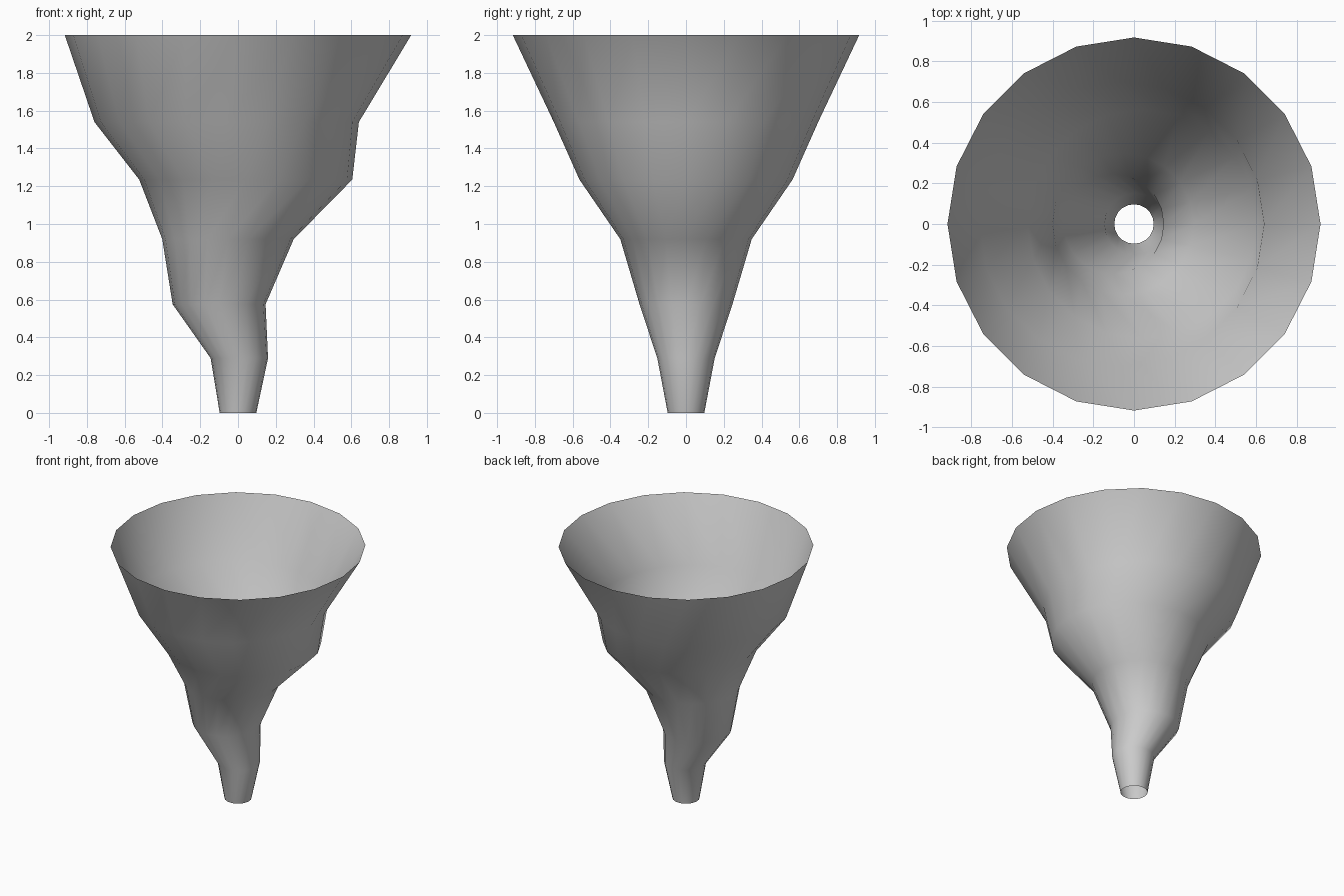
import bpy, bmesh
from math import cos, sin, tau

if "Cube" in bpy.data.objects:
    bpy.data.objects.remove(bpy.data.objects["Cube"])

SIDES = 20
# ring height, sideways shift in x, radius
RINGS = [
    (0.0, 0.0, 0.097),
    (0.29, 0.007, 0.152),
    (0.575, -0.10, 0.246),
    (0.92, -0.053, 0.348),
    (1.235, 0.041, 0.564),
    (1.54, -0.06, 0.70),
    (2.0, 0.0, 0.917),
]

# open, wobbling funnel skin lofted through the rings
bm = bmesh.new()
loops = [[bm.verts.new((cx + r * cos(tau * i / SIDES), r * sin(tau * i / SIDES), z))
          for i in range(SIDES)] for z, cx, r in RINGS]
for low, high in zip(loops, loops[1:]):
    for i in range(SIDES):
        j = (i + 1) % SIDES
        bm.faces.new((low[i], low[j], high[j], high[i])).smooth = True

mesh = bpy.data.meshes.new("whirlwind_funnel")
bm.to_mesh(mesh)
bm.free()
funnel = bpy.data.objects.new("whirlwind_funnel", mesh)
bpy.context.collection.objects.link(funnel)
